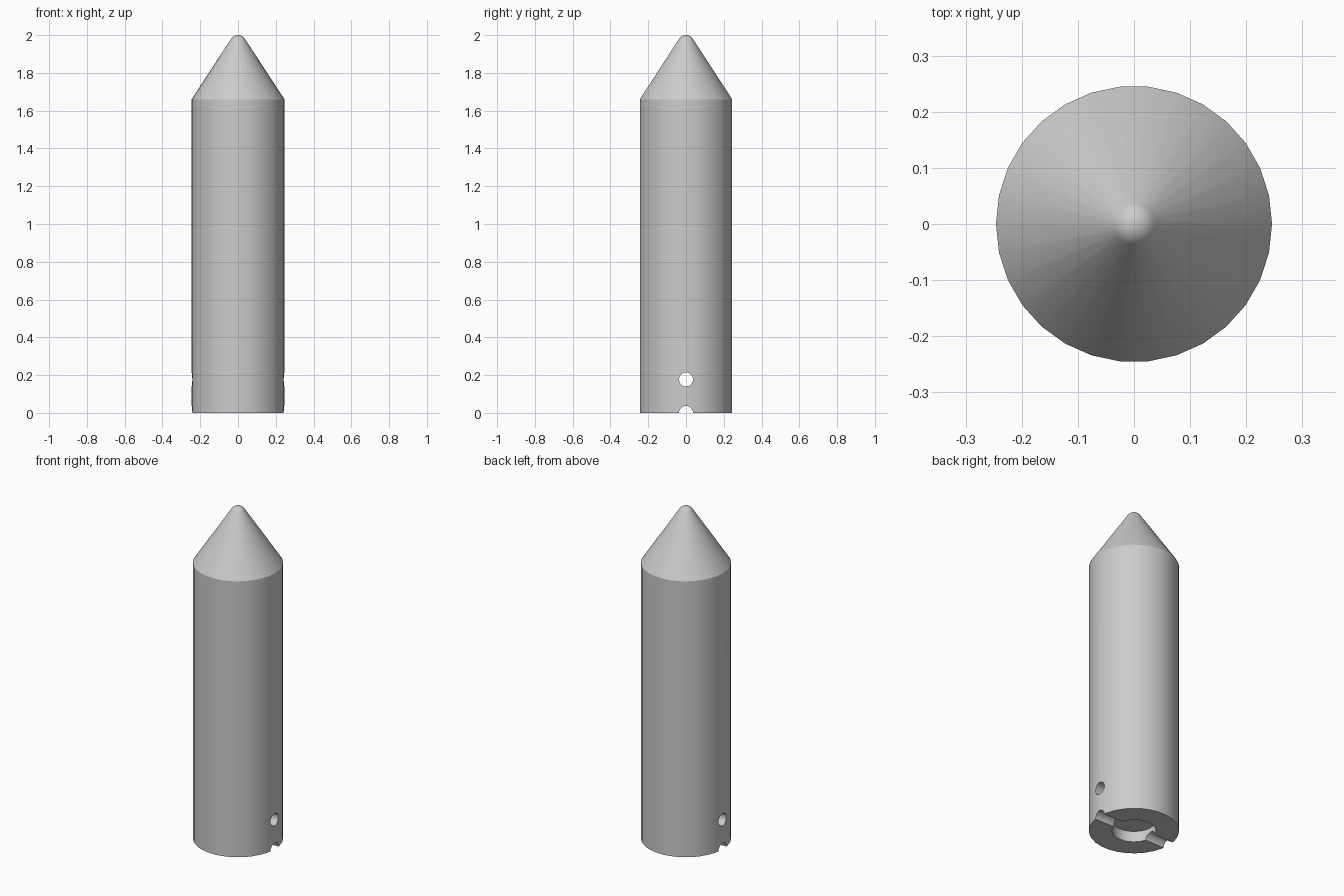
import bpy
import bmesh
from math import cos, sin, pi, radians

if "Cube" in bpy.data.objects:
    bpy.data.objects.remove(bpy.data.objects["Cube"], do_unlink=True)

SIDES = 30
RADIUS = 0.246
HEIGHT = 2.0
SHOULDER = 1.66      # where the cone starts
TIP_R = 0.044        # rounded point
CONE_TILT = radians(32.6)
HOLE_R = 0.037
HOLE_Z = 0.177
BORE_R = 0.12
BORE_DEPTH = 0.065

grey = bpy.data.materials.new("light_grey")
grey.use_nodes = True
colour = (0.6, 0.6, 0.6, 1)
grey.diffuse_color = colour
grey.node_tree.nodes["Principled BSDF"].inputs["Base Color"].default_value = colour


def lathe(name, profile, apex_z):
    """Revolve (radius, z) rings and close with an apex point and a flat base."""
    bm = bmesh.new()
    rings = [[bm.verts.new((r * cos(2 * pi * i / SIDES), r * sin(2 * pi * i / SIDES), z))
              for i in range(SIDES)] for r, z in profile]
    apex = bm.verts.new((0, 0, apex_z))
    for i in range(SIDES):
        j = (i + 1) % SIDES
        for low, high in zip(rings, rings[1:]):
            bm.faces.new((low[i], low[j], high[j], high[i]))
        bm.faces.new((rings[-1][i], rings[-1][j], apex))
    bm.faces.new(rings[0][::-1])
    bmesh.ops.recalc_face_normals(bm, faces=bm.faces)
    mesh = bpy.data.meshes.new(name)
    bm.to_mesh(mesh)
    bm.free()
    obj = bpy.data.objects.new(name, mesh)
    bpy.context.collection.objects.link(obj)
    mesh.materials.append(grey)
    return obj


def cut(target, radius, depth, z, rotation=(0, 0, 0)):
    """Subtract a round cutter from the target."""
    bpy.ops.mesh.primitive_cylinder_add(vertices=SIDES, radius=radius, depth=depth,
                                        location=(0, 0, z), rotation=rotation)
    cutter = bpy.context.object
    cutter.name = "cutter"
    cutter.hide_render = True
    cutter.data.materials.append(grey)
    bpy.ops.object.select_all(action="DESELECT")
    bpy.context.view_layer.objects.active = target
    target.select_set(True)
    mod = target.modifiers.new("cut", "BOOLEAN")
    mod.operation = "DIFFERENCE"
    mod.solver = "EXACT"
    mod.object = cutter
    bpy.ops.object.modifier_apply(modifier=mod.name)
    bpy.data.objects.remove(cutter, do_unlink=True)


# Body with conical nose and rounded tip
tip_z = HEIGHT - TIP_R
tip_steps = 6
profile = [(RADIUS, 0), (RADIUS, SHOULDER)]
for k in range(tip_steps):
    a = CONE_TILT + (pi / 2 - CONE_TILT) * k / tip_steps
    profile.append((TIP_R * cos(a), tip_z + TIP_R * sin(a)))
body = lathe("pointed_body", profile, HEIGHT)

# Base bore, cross hole and half-round groove
cut(body, BORE_R, 2 * BORE_DEPTH, 0)
for z in (HOLE_Z, 0):
    cut(body, HOLE_R, 3 * RADIUS, z, (0, pi / 2, 0))

bpy.ops.object.shade_smooth_by_angle(angle=radians(30))
